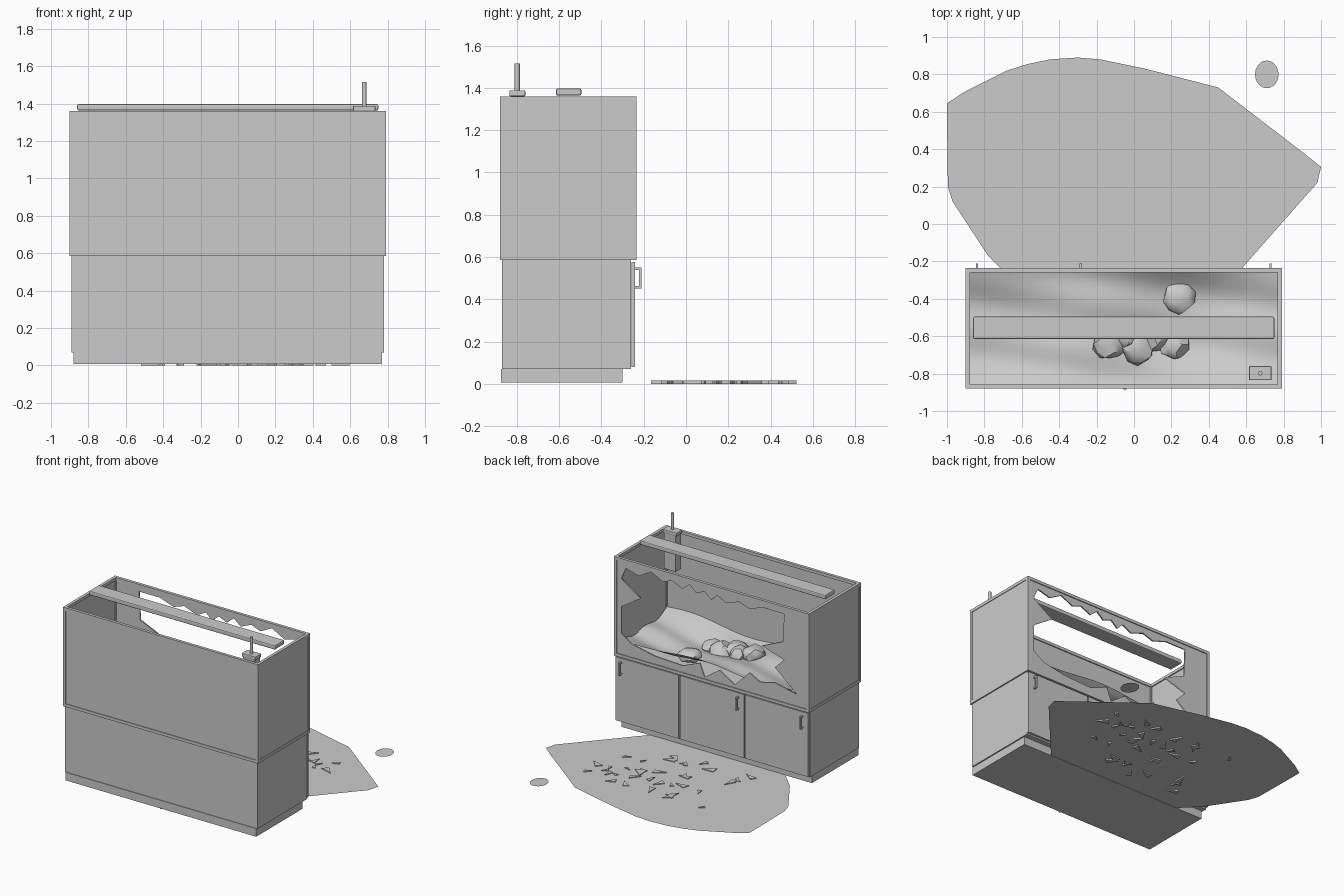
import bpy, bmesh, math, random
from mathutils import Vector

if "Cube" in bpy.data.objects:
    bpy.data.objects.remove(bpy.data.objects["Cube"])

random.seed(4)
grey = bpy.data.materials.new("plain_grey")
grey.diffuse_color = (0.6, 0.6, 0.6, 1)
grey.use_nodes = True
grey.node_tree.nodes["Principled BSDF"].inputs["Base Color"].default_value = grey.diffuse_color


def add_mesh(name, bm, smooth=None):
    bmesh.ops.recalc_face_normals(bm, faces=bm.faces)
    me = bpy.data.meshes.new(name)
    bm.to_mesh(me)
    bm.free()
    ob = bpy.data.objects.new(name, me)
    bpy.context.collection.objects.link(ob)
    me.materials.append(grey)
    if smooth:
        bpy.ops.object.select_all(action='DESELECT')
        ob.select_set(True)
        bpy.context.view_layer.objects.active = ob
        bpy.ops.object.shade_smooth_by_angle(angle=math.radians(smooth))
    return ob


def box(name, x0, x1, y0, y1, z0, z1, bevel=0):
    bm = bmesh.new()
    bmesh.ops.create_cube(bm, size=1)
    for v in bm.verts:
        v.co = Vector((x1 if v.co.x > 0 else x0, y1 if v.co.y > 0 else y0, z1 if v.co.z > 0 else z0))
    ob = add_mesh(name, bm)
    if bevel:
        m = ob.modifiers.new("bevel", 'BEVEL')
        m.width, m.segments = bevel, 2
    return ob


def flat_shape(name, pts, z):
    bm = bmesh.new()
    bm.faces.new([bm.verts.new((x, y, z)) for x, y in pts])
    bmesh.ops.triangulate(bm, faces=bm.faces, ngon_method='EAR_CLIP')
    ob = add_mesh(name, bm)
    if ob.data.polygons[0].normal.z < 0:
        ob.data.flip_normals()
    return ob


# Cabinet with plinth and three doors on the back
box("plinth", -0.88, 0.77, -0.875, -0.30, 0.007, 0.07)
box("cabinet", -0.89, 0.78, -0.87, -0.26, 0.07, 0.585)
for x0, x1, hx in ((-0.89, -0.343, -0.84), (-0.333, 0.222, -0.285), (0.232, 0.78, 0.73)):
    box("door", x0, x1, -0.257, -0.24, 0.08, 0.577)
    box("handle_grip", hx - 0.006, hx + 0.006, -0.222, -0.21, 0.45, 0.55)
    for z in (0.45, 0.538):
        box("handle_post", hx - 0.006, hx + 0.006, -0.24, -0.222, z, z + 0.012)

# Tank frame: bars along all twelve edges
X0, X1, Y0, Y1, Z0, Z1, T = -0.90, 0.79, -0.88, -0.235, 0.585, 1.36, 0.023
for z in (Z0, Z1 - T):
    for y in (Y0, Y1 - T):
        box("frame_long_bar", X0, X1, y, y + T, z, z + T)
    for x in (X0, X1 - T):
        box("frame_side_bar", x, x + T, Y0 + T, Y1 - T, z, z + T)
for x in (X0, X1 - T):
    for y in (Y0, Y1 - T):
        box("frame_post", x, x + T, y, y + T, Z0 + T, Z1 - T)

# Intact glass panes and tank floor
box("front_glass", X0 + T, X1 - T, Y0 + 0.005, Y0 + 0.015, Z0 + T, Z1 - T)
for x in (X0 + 0.005, X1 - 0.015):
    box("side_glass", x, x + 0.01, Y0 + T, Y1 - T, Z0 + T, Z1 - T)
box("tank_floor", X0 + T, X1 - T, Y0 + T, Y1 - T, Z0, Z0 + 0.012)

# Broken back pane: rectangle with a jagged hole
hole = [(0.69, 1.29), (0.58, 1.26), (0.47, 1.32), (0.37, 1.27), (0.29, 1.30), (0.20, 1.26),
        (0.14, 1.31), (0.08, 1.26), (0.01, 1.29), (-0.05, 1.24), (-0.10, 1.29), (-0.18, 1.25),
        (-0.29, 1.29), (-0.38, 1.26), (-0.50, 1.30), (-0.68, 1.30), (-0.67, 1.08), (-0.49, 1.00),
        (-0.68, 0.94), (-0.60, 0.86), (-0.79, 0.70), (-0.60, 0.74), (-0.47, 0.71), (-0.38, 0.76),
        (-0.25, 0.63), (-0.12, 0.71), (0.01, 0.62), (0.05, 0.72), (0.20, 0.66), (0.44, 0.67),
        (0.64, 0.71), (0.73, 0.77), (0.73, 0.98), (0.56, 1.09), (0.64, 1.14), (0.73, 1.20)]
rim = [(X0 + T, Z0 + T), (X1 - T, Z0 + T), (X1 - T, Z1 - T), (X0 + T, Z1 - T)]
cu = bpy.data.curves.new("broken_back_glass", 'CURVE')
cu.dimensions, cu.fill_mode, cu.extrude = '2D', 'BOTH', 0.005
for pts in (rim, hole):
    sp = cu.splines.new('POLY')
    sp.points.add(len(pts) - 1)
    for p, (x, z) in zip(sp.points, pts):
        p.co = (x, z, 0, 1)
    sp.use_cyclic_u = True
pane = bpy.data.objects.new("broken_back_glass", cu)
bpy.context.collection.objects.link(pane)
pane.rotation_euler.x = math.pi / 2
pane.location.y = -0.247
cu.materials.append(grey)
bpy.ops.object.select_all(action='DESELECT')
pane.select_set(True)
bpy.context.view_layer.objects.active = pane
bpy.ops.object.convert(target='MESH')


# Rippled sand bed
def sand_height(x, y):
    edge = abs((y + 0.56) / 0.30)
    return (0.665 + 0.05 * edge ** 3 + 0.022 * math.sin(4.2 * x + 9 * y)
            * math.sin(14 * y + 1) + 0.012 * math.sin(7 * x - 5 * y))


bm = bmesh.new()
bmesh.ops.create_grid(bm, x_segments=48, y_segments=20, size=1)
for v in bm.verts:
    x, y = -0.055 + v.co.x * 0.822, -0.557 + v.co.y * 0.303
    v.co = (x, y, sand_height(x, y))
add_mesh("sand_bed", bm, 60)

# Faceted rocks
for x, y, r, h in ((0.24, -0.39, 0.09, 0.05), (-0.13, -0.64, 0.095, 0.06), (0.02, -0.66, 0.10, 0.07),
                   (0.11, -0.60, 0.09, 0.08), (0.21, -0.645, 0.085, 0.055), (-0.04, -0.60, 0.08, 0.07)):
    bm = bmesh.new()
    bmesh.ops.create_icosphere(bm, subdivisions=2, radius=1)
    for v in bm.verts:
        k = random.uniform(0.8, 1.08)
        v.co = (x + v.co.x * r * k, y + v.co.y * r * k, sand_height(x, y) + 0.015 + v.co.z * h * k)
    add_mesh("rock", bm, 35)

# Lamp bar across the open top
box("lamp_bar", -0.86, 0.75, -0.615, -0.495, 1.363, 1.397, 0.008)

# Filter: cap, hanging body and tube
box("filter_cap", 0.615, 0.735, -0.835, -0.76, 1.36, 1.388, 0.005)
box("filter_body", 0.625, 0.725, -0.83, -0.765, 1.08, 1.36)
bm = bmesh.new()
bmesh.ops.create_cone(bm, cap_ends=True, segments=16, radius1=0.012, radius2=0.012, depth=0.135)
bmesh.ops.translate(bm, verts=bm.verts, vec=(0.675, -0.798, 1.448))
add_mesh("filter_tube", bm, 40)

# Spilled water and a separate drop
flat_shape("puddle", [
    (-0.3, 0.89), (-0.45, 0.88), (-0.57, 0.855), (-0.68, 0.82), (-0.78, 0.765), (-0.9, 0.71),
    (-1, 0.645), (-1, 0.55), (-0.96, 0.39), (-0.99, 0.3), (-0.995, 0.2), (-0.97, 0.12), (-0.9, 0.02),
    (-0.83, -0.08), (-0.78, -0.17), (-0.71, -0.23), (-0.55, -0.36), (-0.35, -0.6), (-0.15, -0.8),
    (-0.05, -0.89), (0.08, -0.8), (0.3, -0.55), (0.48, -0.3), (0.54, -0.2), (0.57, -0.1),
    (0.62, -0.02), (0.68, 0.04), (0.8, 0.11), (0.98, 0.22), (1, 0.305), (0.9, 0.385), (0.78, 0.45),
    (0.66, 0.5), (0.59, 0.54), (0.54, 0.59), (0.5, 0.69), (0.45, 0.73), (0.36, 0.745), (0.22, 0.755),
    (0.13, 0.785), (0.06, 0.83), (-0.06, 0.855), (-0.18, 0.88)], 0.01)
flat_shape("water_drop", [(0.71 + 0.063 * math.cos(i * math.tau / 20),
                           0.80 + 0.074 * math.sin(i * math.tau / 20)) for i in range(20)], 0.01)

# Thin glass shards lying in the water
for i in range(38):
    cx, cy = random.uniform(-0.5, 0.55), random.uniform(-0.14, 0.51)
    a, r = random.uniform(0, math.tau), random.uniform(0.025, 0.06)
    bm = bmesh.new()
    tri = [(cx + r * s * math.cos(a + t), cy + r * s * math.sin(a + t))
           for t, s in ((0, 1), (2.3, 0.7), (3.6, 0.8))]
    face = bm.faces.new([bm.verts.new((x, y, 0.0)) for x, y in tri])
    ext = bmesh.ops.extrude_face_region(bm, geom=[face])
    up = [g for g in ext["geom"] if isinstance(g, bmesh.types.BMVert)]
    bmesh.ops.translate(bm, verts=up, vec=(0, 0, 0.016))
    add_mesh("glass_shard", bm)
